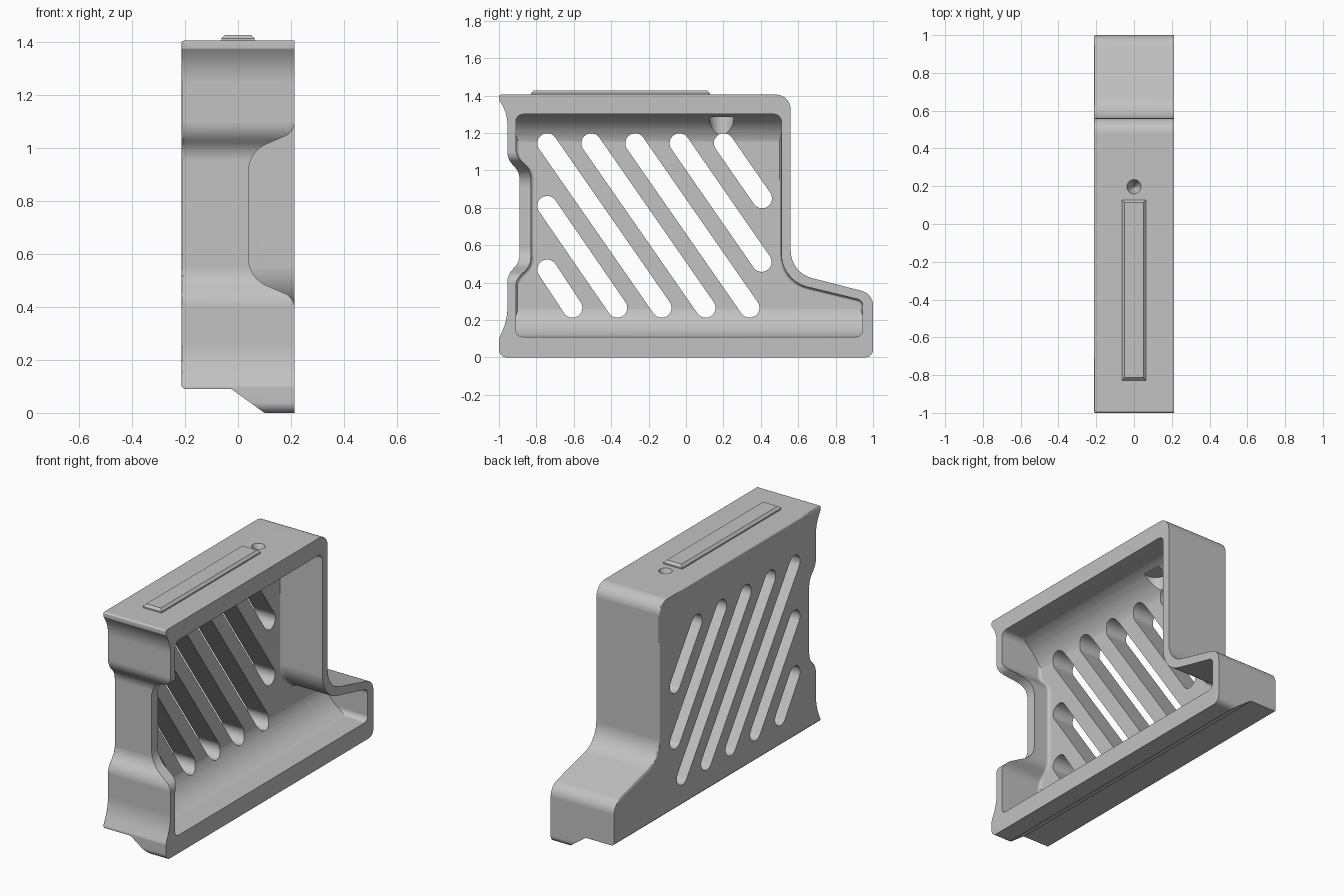
import bpy, bmesh, math
from mathutils import Vector

if "Cube" in bpy.data.objects:
    bpy.data.objects.remove(bpy.data.objects["Cube"])

grey = bpy.data.materials.new("plain_grey")
grey.use_nodes = True
grey.diffuse_color = (0.54, 0.54, 0.54, 1)
grey.node_tree.nodes["Principled BSDF"].inputs["Base Color"].default_value = (0.54, 0.54, 0.54, 1)


def rounded(corners, steps=8):
    """Turn (u, v, radius) corners into an outline with round corners."""
    out = []
    for i, (u, v, r) in enumerate(corners):
        p = Vector((u, v))
        a = (Vector(corners[i - 1][:2]) - p).normalized()
        b = (Vector(corners[(i + 1) % len(corners)][:2]) - p).normalized()
        half = a.angle(b) / 2
        if r == 0:
            out.append(p)
            continue
        centre = p + (a + b).normalized() * r / math.sin(half)
        start = p + a * r / math.tan(half) - centre
        end = p + b * r / math.tan(half) - centre
        sweep = start.angle_signed(end)
        for k in range(steps + 1):
            t = -sweep * k / steps
            out.append(centre + Vector((start.x * math.cos(t) - start.y * math.sin(t),
                                        start.x * math.sin(t) + start.y * math.cos(t))))
    return out


def add_prism(bm, outline, axis, lo, hi, bevel=0):
    """Extrude an outline along x or y; optionally bevel the rim at the low end."""
    def place(p, d):
        return (d, p[0], p[1]) if axis == "x" else (p[0], d, p[1])
    low = [bm.verts.new(place(p, lo)) for p in outline]
    high = [bm.verts.new(place(p, hi)) for p in outline]
    cap = bm.faces.new(low)
    bm.faces.new(high[::-1])
    for i in range(len(low)):
        bm.faces.new((low[i - 1], low[i], high[i], high[i - 1]))
    bmesh.ops.recalc_face_normals(bm, faces=bm.faces[:])
    if bevel:
        bmesh.ops.bevel(bm, geom=list(cap.edges), offset=bevel, segments=3,
                        profile=0.5, affect="EDGES")


def make(name, bm):
    mesh = bpy.data.meshes.new(name)
    bm.to_mesh(mesh)
    bm.free()
    mesh.materials.append(grey)
    obj = bpy.data.objects.new(name, mesh)
    bpy.context.collection.objects.link(obj)
    return obj


def prism(name, outline, axis, lo, hi, bevel=0):
    bm = bmesh.new()
    add_prism(bm, outline, axis, lo, hi, bevel)
    return make(name, bm)


def cone(name, y, r_low, r_high, lo, hi):
    bm = bmesh.new()
    bmesh.ops.create_cone(bm, cap_ends=True, segments=32, radius1=r_low, radius2=r_high, depth=hi - lo)
    bmesh.ops.translate(bm, verts=bm.verts, vec=(0, y, (lo + hi) / 2))
    return make(name, bm)


def combine(obj, tool, operation="DIFFERENCE"):
    mod = obj.modifiers.new("cut", "BOOLEAN")
    mod.operation, mod.solver, mod.object = operation, "EXACT", tool
    bpy.context.view_layer.objects.active = obj
    bpy.ops.object.modifier_apply(modifier=mod.name)
    bpy.data.objects.remove(tool)


# Outer shell with lips at the front and a foot at the back
shell = [(-1, 0, .04), (1, 0, .04), (1, .34, .08), (.56, .453, .15), (.56, 1.405, .08),
         (-1, 1.405, .012), (-1, 1.375, .015), (-.955, 1.31, .2), (-.955, 1.06, .1),
         (-.89, .99, .1), (-.89, .51, .1), (-.955, .44, .1), (-.955, .2, .3), (-1, .1, .03)]
housing = prism("housing", rounded(shell), "x", -.213, .213, .01)

# Hollow, open on one side, with large fillets along its floor and ceiling
hollow = [(-.91, .11, .035), (.945, .11, .035), (.945, .305, .035), (.51, .41, .18),
          (.51, 1.3, .04), (-.91, 1.3, .04), (-.91, 1.08, .09), (-.83, 1.0, .09),
          (-.83, .49, .09), (-.91, .415, .09)]
cavity = prism("cavity", rounded(hollow), "x", -.07, .4, .02)
fillets = [(-.075, .105, .2), (.5, .105, 0), (.5, 1.305, 0), (-.075, 1.305, .2)]
combine(cavity, prism("fillets", rounded(fillets, 16), "y", -1.2, 1.2), "INTERSECT")
combine(housing, cavity)

# Scooped opening in the front wall
scoop = [(.3, 1.11, 0), (.2135, 1.11, 0), (.2135, 1.06, .06), (.04, .985, .11),
         (.04, .51, .11), (.2135, .435, .06), (.2135, .385, 0), (.3, .385, 0)]
combine(housing, prism("scoop", rounded(scoop), "y", -1.2, -.8))

# Raised, sloping underside
underside = [(-.4, .1), (-.213, .1), (-.203, .09), (-.025, .09), (.1, 0), (.1, -.2), (-.4, -.2)]
combine(housing, prism("underside", underside, "y", -1.2, 1.2))

# Diagonal vent slots
slots = [(-.742, .47, -.607, .265), (-.742, .81, -.367, .265), (-.742, 1.145, -.13, .265),
         (-.507, 1.145, .105, .265), (-.272, 1.145, .34, .265), (-.035, 1.145, .405, .51),
         (.202, 1.145, .407, .85)]
bm = bmesh.new()
for y0, z0, y1, z1 in slots:
    heading = math.atan2(z1 - z0, y1 - y0)
    outline = []
    for y, z, turn in ((y0, z0, .5), (y1, z1, 1.5)):
        for k in range(13):
            a = heading + math.pi * (turn + k / 12)
            outline.append((y + .053 * math.cos(a), z + .053 * math.sin(a)))
    add_prism(bm, outline, "x", -.3, .1)
combine(housing, make("slots", bm))

# Clearance pocket under the roof and a blind, pointed pin hole above it
combine(housing, cone("pocket", .19, .045, .068, 1.08, 1.285))
combine(housing, cone("pin_hole", .197, .003, .04, 1.32, 1.41))

# Raised rail on the roof
bm = bmesh.new()
bmesh.ops.create_cube(bm, size=1)
bmesh.ops.scale(bm, verts=bm.verts, vec=(.126, .955, .04))
bmesh.ops.translate(bm, verts=bm.verts, vec=(0, -.35, 1.407))
top = max(bm.faces, key=lambda f: f.calc_center_median().z)
bmesh.ops.bevel(bm, geom=list(top.edges), offset=.014, segments=1, profile=.5, affect="EDGES")
rail = make("top_rail", bm)

# Smooth curves, keeping the large faces flat
for obj in (housing, rail):
    bpy.ops.object.select_all(action="DESELECT")
    obj.select_set(True)
    bpy.context.view_layer.objects.active = obj
    bpy.ops.object.shade_smooth_by_angle(angle=math.radians(30))
    weighted = obj.modifiers.new("flat_faces", "WEIGHTED_NORMAL")
    weighted.keep_sharp = True
